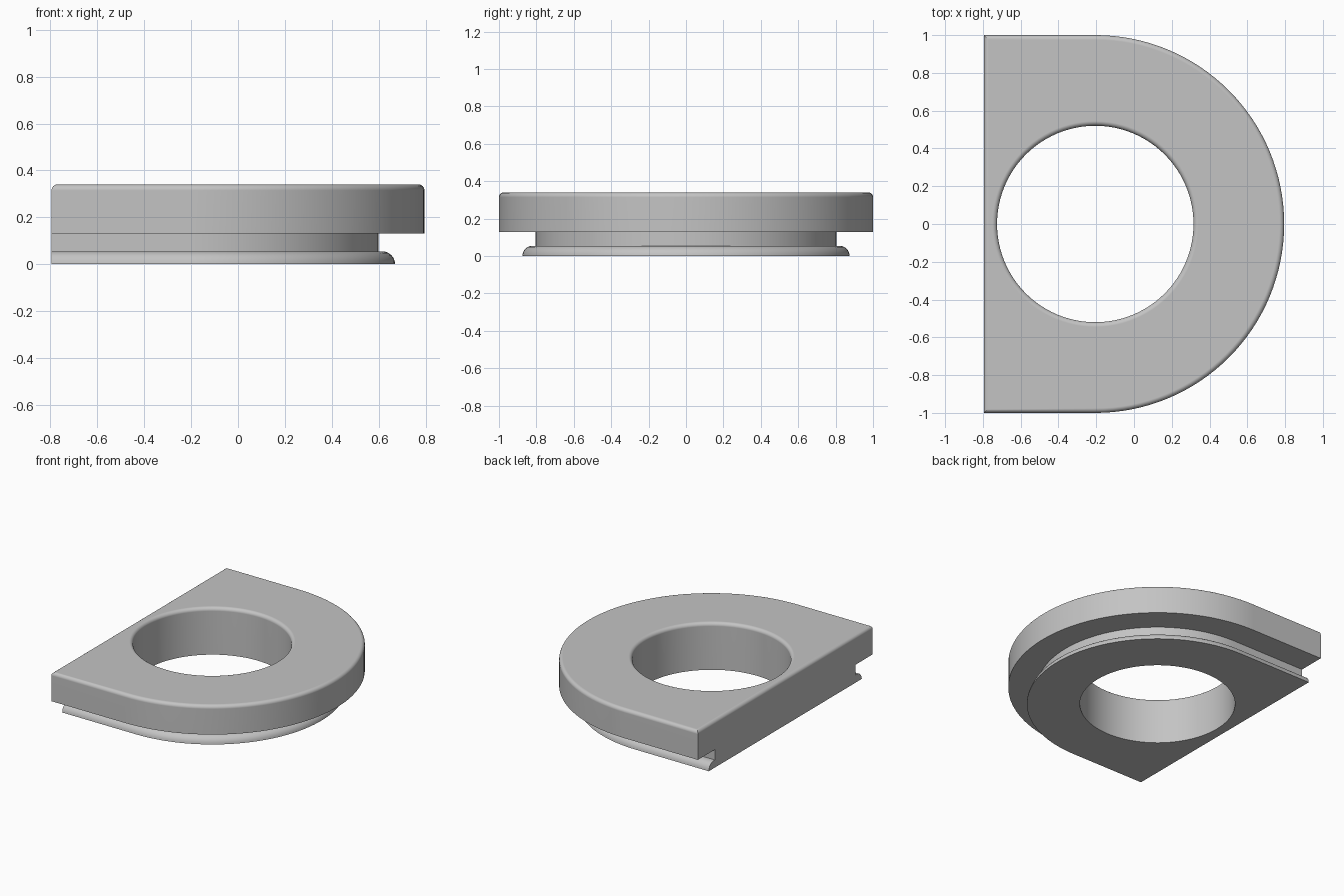
import bpy
import bmesh
from math import sin, cos, pi, radians

cube = bpy.data.objects.get("Cube")
if cube:
    bpy.data.objects.remove(cube)

CX, LEFT, TOP = -0.205, -0.795, 0.34
FILLET, HOLE = 0.025, 0.52
ARC_STEPS, RING_STEPS = 64, 96

bm = bmesh.new()


def outline(r, left, z):
    """D-shaped open row of points: straight, half circle, straight."""
    pts = [(left, -r, z)]
    for i in range(ARC_STEPS + 1):
        a = -pi / 2 + pi * i / ARC_STEPS
        pts.append((CX + r * cos(a), r * sin(a), z))
    pts.append((left, r, z))
    return [bm.verts.new(p) for p in pts]


def ring(r, z):
    return [bm.verts.new((CX + r * cos(2 * pi * i / RING_STEPS),
                          r * sin(2 * pi * i / RING_STEPS), z))
            for i in range(RING_STEPS)]


def bridge(a, b, closed):
    n = len(a)
    for i in range(n if closed else n - 1):
        j = (i + 1) % n
        bm.faces.new((a[i], a[j], b[j], b[i]))


def cap(outer, inner):
    """Flat face between the outline and the hole."""
    edges = []
    for loop in (outer, inner):
        for i, v in enumerate(loop):
            w = loop[(i + 1) % len(loop)]
            edges.append(bm.edges.get((v, w)) or bm.edges.new((v, w)))
    bmesh.ops.triangle_fill(bm, edges=edges, use_beauty=True)


# Side profile: rounded foot lip, recessed neck, thick upper plate
quarter = [pi / 2 * i / 6 for i in range(7)]
side = [(0.82 + 0.055 * cos(a), 0.055 * sin(a)) for a in quarter]
side += [(0.805, 0.055), (0.805, 0.13), (1.0, 0.13), (1.0, TOP - FILLET)]
rows = [outline(r, LEFT, z) for r, z in side]

# Flat end wall, cut straight through the whole profile
bm.faces.new([row[0] for row in rows] + [row[-1] for row in reversed(rows)])
for a, b in zip(rows, rows[1:]):
    bridge(a, b, False)

# Rounded top edge, running all the way around
last = rows[-1]
for a in quarter[1:]:
    d = FILLET * (1 - cos(a))
    row = outline(1 - d, LEFT + d, TOP - FILLET * (1 - sin(a)))
    bridge(last, row, True)
    last = row

# Hole wall with a rounded upper rim
holes = [ring(HOLE, 0)]
holes += [ring(HOLE + FILLET * (1 - cos(a)), TOP - FILLET * (1 - sin(a)))
          for a in quarter]
for a, b in zip(holes, holes[1:]):
    bridge(a, b, True)

cap(rows[0], holes[0])
cap(last, holes[-1])
bmesh.ops.recalc_face_normals(bm, faces=bm.faces)

mesh = bpy.data.meshes.new("grooved_ring_plate")
bm.to_mesh(mesh)
bm.free()
plate = bpy.data.objects.new("grooved_ring_plate", mesh)
bpy.context.collection.objects.link(plate)

# Plain grey finish
grey = bpy.data.materials.new("plain grey")
grey.use_nodes = True
colour = (0.55, 0.55, 0.55, 1)
grey.diffuse_color = colour
grey.node_tree.nodes["Principled BSDF"].inputs["Base Color"].default_value = colour
mesh.materials.append(grey)

# Smooth curves, crisp corners
bpy.ops.object.select_all(action='DESELECT')
plate.select_set(True)
bpy.context.view_layer.objects.active = plate
bpy.ops.object.shade_smooth_by_angle(angle=radians(30))
weighted = plate.modifiers.new("weighted_normals", 'WEIGHTED_NORMAL')
weighted.keep_sharp = True
